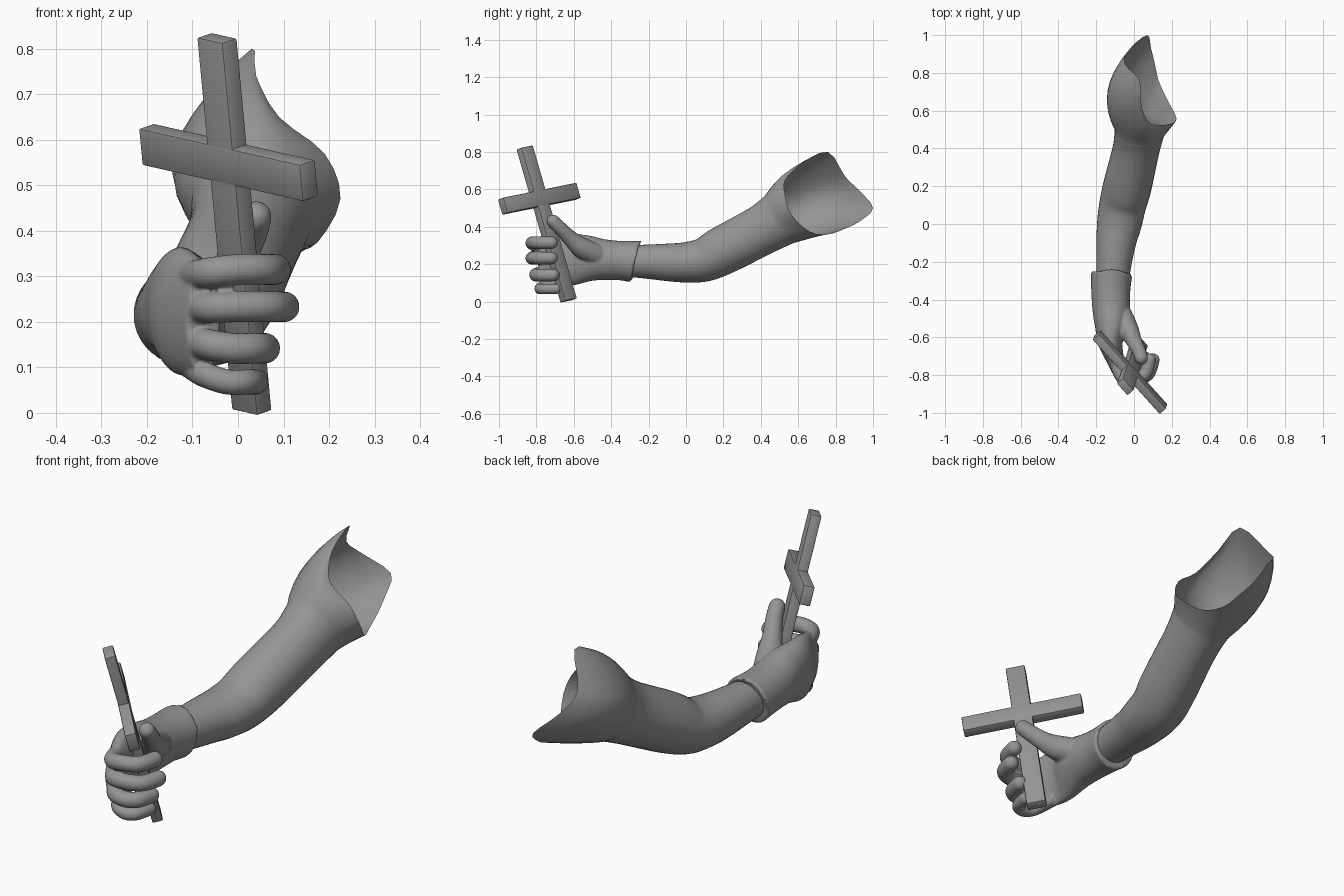
import bpy, bmesh
from math import sin, cos, pi, sqrt, atan2
from mathutils import Vector, Matrix

SEG = 36
UP = Vector((0, 0, 1))

cube = bpy.data.objects.get("Cube")
if cube:
    bpy.data.objects.remove(cube)

grey = bpy.data.materials.new("stone_grey")
grey.use_nodes = True
colour = (0.3, 0.3, 0.3, 1)
grey.diffuse_color = colour
grey.node_tree.nodes["Principled BSDF"].inputs["Base Color"].default_value = colour


def spline(points, steps, closed=False):
    """Smooth curve through points of any dimension."""
    pts = [Vector(p) for p in points]
    n = len(pts)
    pick = (lambda i: pts[i % n]) if closed else (lambda i: pts[max(0, min(n - 1, i))])
    out = []
    for i in range(n if closed else n - 1):
        a, b, c, d = (pick(i + k) for k in (-1, 0, 1, 2))
        for s in range(steps):
            t = s / steps
            out.append(0.5 * (2 * b + (c - a) * t + (2 * a - 5 * b + 4 * c - d) * t * t
                              + (3 * b - a - 3 * c + d) * t ** 3))
    if not closed:
        out.append(pts[-1])
    return out


def sections(stations, steps=6, round_tip=False):
    """Elliptical rings along a path of (x, y, z, half width, half height)."""
    path = spline(stations, steps)
    centres = [Vector(p[:3]) for p in path]
    rings = []
    left = sum((b - a).length for a, b in zip(centres, centres[1:]))
    for i, p in enumerate(path):
        last = len(path) - 1
        if i:
            left -= (centres[i] - centres[i - 1]).length
        along = (centres[min(i + 1, last)] - centres[max(i - 1, 0)]).normalized()
        side = along.cross(UP).normalized()
        top = side.cross(along)
        k = 1
        if round_tip and left < p[3]:
            k = max(0.1, sqrt(max(0, 1 - (1 - left / p[3]) ** 2)))
        rings.append([centres[i] + side * (cos(a) * p[3] * k) + top * (sin(a) * p[4] * k)
                      for a in (2 * pi * j / SEG for j in range(SEG))])
    return rings


def skin(bm, rings, caps=True):
    """Bridge a list of rings with quads."""
    loops = [[bm.verts.new(co) for co in ring] for ring in rings]
    for a, b in zip(loops, loops[1:]):
        for j in range(SEG):
            k = (j + 1) % SEG
            bm.faces.new((a[j], a[k], b[k], b[j]))
    if caps:
        bm.faces.new(loops[0][::-1])
        bm.faces.new(loops[-1])


def finish(name, bm):
    bmesh.ops.recalc_face_normals(bm, faces=bm.faces[:])
    mesh = bpy.data.meshes.new(name)
    bm.to_mesh(mesh)
    bm.free()
    mesh.materials.append(grey)
    mesh.shade_smooth()
    obj = bpy.data.objects.new(name, mesh)
    bpy.context.collection.objects.link(obj)
    return obj


# Arm: forearm, elbow and upper arm, ending in a flared open shoulder rim
arm = sections([
    (-.115, -.36, .215, .085, .082), (-.11, -.25, .215, .09, .088),
    (-.095, -.1, .21, .105, .1), (-.078, 0, .21, .118, .108),
    (-.06, .1, .225, .124, .118), (-.035, .2, .275, .128, .13),
    (.012, .4, .38, .124, .135), (.03, .5, .44, .135, .148)])
rim = spline([
    (.225, .56, .47), (.19, .53, .57), (.09, .53, .65), (.04, .62, .74),
    (.03, .76, .8), (-.05, .85, .67), (-.02, .93, .59), (.07, 1, .5),
    (.09, .93, .43), (.11, .85, .39), (.13, .76, .36), (.175, .66, .375)],
    SEG // 12, closed=True)
base = arm[-1]
for step in range(1, 9):
    t = step / 8
    swell = 4 * t * (1 - t)
    ring = []
    for j in range(SEG):
        a = 2 * pi * j / SEG
        bulge = Vector((-.07 * max(0, -cos(a)), 0, .025 * max(0, sin(a))))
        ring.append(base[j].lerp(rim[j], t) + bulge * swell)
    arm.append(ring)
bm = bmesh.new()
skin(bm, arm, caps=False)
finish("arm", bm)

# Hand: wrist cuff and palm
bm = bmesh.new()
skin(bm, sections([
    (-.12, -.27, .215, .11, .11), (-.123, -.36, .22, .103, .105),
    (-.12, -.45, .225, .1, .11), (-.12, -.53, .23, .09, .125),
    (-.125, -.62, .225, .068, .14), (-.105, -.7, .215, .05, .135),
    (-.075, -.78, .205, .04, .12)]))

# Uneven cuff edge
for v in bm.verts:
    near = max(0, (v.co.y + .36) / .09)
    angle = atan2(v.co.z - .215, v.co.x + .12)
    v.co.y += near * (.2 * (v.co.z - .215) + .006 * sin(5 * angle))

# Four fingers curled round the post: root height, tip height, radius, reach, setback
curl = [(-.1, -.72), (-.065, -.81), (0, -.822), (.062, -.79), (.09, -.685)]
for z0, z1, r, reach, back in [(.3, .315, .034, 1, 0), (.23, .233, .034, 1.1, 0),
                               (.16, .142, .034, .87, .028), (.1, .068, .028, .76, .06)]:
    skin(bm, sections([(-.1 + (x + .1) * reach, y + back * (1 - i / 6),
                        z0 + (z1 - z0) * min(1, i / 2), r, r)
                       for i, (x, y) in enumerate(curl)], 10, round_tip=True))

# Thumb laid along the post
thumb = [(-.07, -.48, .25, .06), (-.03, -.56, .29, .055), (0, -.62, .34, .042),
         (.03, -.68, .4, .036), (.045, -.735, .455, .034)]
skin(bm, sections([p + p[3:] for p in thumb], 10, round_tip=True))

hand = finish("hand", bm)
blend = hand.modifiers.new("blend", "REMESH")
blend.mode = "VOXEL"
blend.voxel_size = .006
blend.use_smooth_shade = True
soften = hand.modifiers.new("soften", "SMOOTH")
soften.factor = .5
soften.iterations = 4

# Cross: tilted post and crossbar sharing one frame
up = Vector((-.075, -.23, .8)).normalized()
across = Vector((.35, -.39, -.075))
across = (across - up * across.dot(up)).normalized()
depth = up.cross(across)
frame = Matrix((across, depth, up)).transposed().to_4x4()
centre = Vector((-.008, -.745, .415))


def beam(name, size, middle):
    bm = bmesh.new()
    bmesh.ops.create_cube(bm, size=1)
    bmesh.ops.scale(bm, vec=size, verts=bm.verts[:])
    bmesh.ops.bevel(bm, geom=bm.edges[:], offset=.005, segments=2,
                    profile=.5, affect="EDGES")
    bm.transform(Matrix.Translation(middle) @ frame)
    obj = finish(name, bm)
    bpy.ops.object.select_all(action="DESELECT")
    obj.select_set(True)
    bpy.context.view_layer.objects.active = obj
    bpy.ops.object.shade_smooth_by_angle()


beam("cross_post", (.085, .045, .855), centre)
beam("cross_bar", (.535, .047, .085), centre + up * .141)
